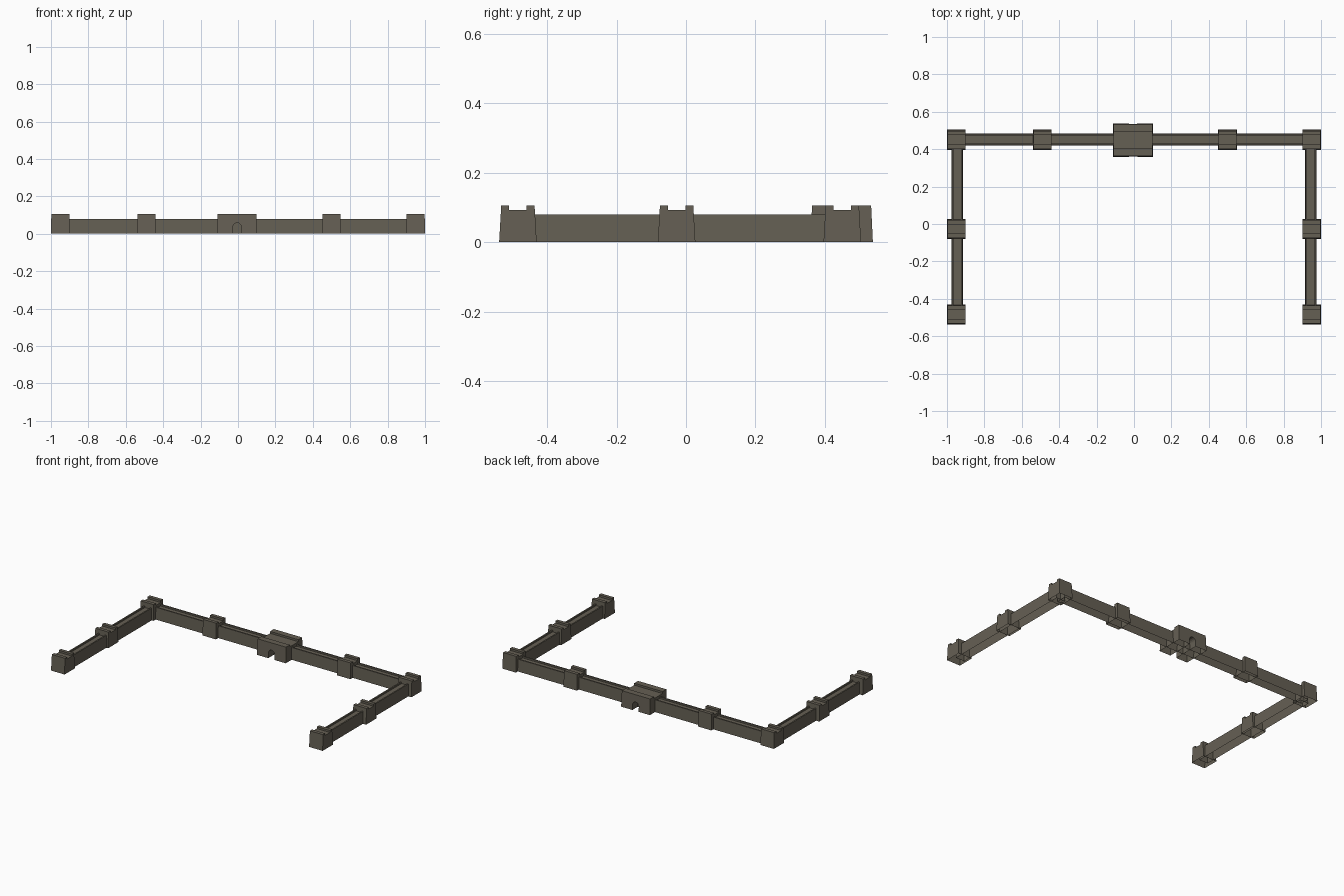
import bpy, bmesh, math

if "Cube" in bpy.data.objects:
    bpy.data.objects.remove(bpy.data.objects["Cube"])

stone = bpy.data.materials.new("weathered stone")
stone.diffuse_color = (0.13, 0.115, 0.088, 1)
stone.use_nodes = True
stone.node_tree.nodes["Principled BSDF"].inputs["Base Color"].default_value = stone.diffuse_color


def make(name, bm):
    bmesh.ops.recalc_face_normals(bm, faces=bm.faces)
    me = bpy.data.meshes.new(name)
    bm.to_mesh(me)
    bm.free()
    ob = bpy.data.objects.new(name, me)
    me.materials.append(stone)
    bpy.context.collection.objects.link(ob)
    return ob


def sweep(prof, half0, half1, height):
    """Closed solid: a (y, z) profile run along x, with x narrowing by height."""
    bm = bmesh.new()
    rings = []
    for s in (-1, 1):
        rings.append([bm.verts.new((s * (half0 + (half1 - half0) * z / height), y, z))
                      for y, z in prof])
    n = len(prof)
    for r in rings:
        bm.faces.new(r)
    for i in range(n):
        j = (i + 1) % n
        bm.faces.new((rings[0][i], rings[0][j], rings[1][j], rings[1][i]))
    return bm


def notched(b, t, inner, h, floor):
    """Battered outline with a parapet on both sides and a sunken walk."""
    half = [(b, 0), (t, h), (inner, h), (inner, floor)]
    return half + [(-y, z) for y, z in reversed(half)]


def open_bottom(ob):
    bm = bmesh.new()
    bm.from_mesh(ob.data)
    low = [f for f in bm.faces if all(v.co.z < 1e-4 for v in f.verts)]
    bmesh.ops.delete(bm, geom=low, context='FACES')
    bm.to_mesh(ob.data)
    bm.free()


H = 0.105

# square towers
spots = [(0.95 * s, y) for s in (-1, 1) for y in (0.45, -0.027, -0.484)]
spots += [(-0.49, 0.45), (0.5, 0.45)]
for x, y in spots:
    t = make("tower", sweep(notched(0.054, 0.048, 0.025, H, 0.092), 0.05, 0.048, H))
    t.location = (x, y, 0)
    open_bottom(t)


# curtain walls
def wall(name, x, y, length, angle):
    w = make(name, sweep(notched(0.032, 0.029, 0.02, 0.08, 0.07),
                         length / 2, length / 2, 0.08))
    w.location = (x, y, 0)
    w.rotation_euler.z = angle
    open_bottom(w)


wall("back_wall", 0, 0.452, 1.89, 0)
for s in (-1, 1):
    wall("side_wall", s * 0.945, -0.017, 0.93, math.pi / 2)

# gatehouse with arched gate
gate = make("gatehouse", sweep(notched(0.09, 0.085, 0.045, H, 0.092), 0.106, 0.104, H))
gate.location = (-0.005, 0.448, 0)

bm = bmesh.new()
r, spring = 0.023, 0.035
arch = [(-r, -0.02), (r, -0.02)]
arch += [(r * math.cos(a), spring + r * math.sin(a))
         for a in (math.pi * i / 8 for i in range(9))]
face = bm.faces.new([bm.verts.new((x, -0.2, z)) for x, z in arch])
ext = bmesh.ops.extrude_face_region(bm, geom=[face])
for v in ext["geom"]:
    if isinstance(v, bmesh.types.BMVert):
        v.co.y = 0.2
cutter = make("arch_cutter", bm)
cutter.location = (-0.005, 0.448, 0)
cutter.hide_render = True
mod = gate.modifiers.new("arch", 'BOOLEAN')
mod.operation = 'DIFFERENCE'
mod.solver = 'EXACT'
mod.object = cutter
bpy.context.view_layer.update()
dg = bpy.context.evaluated_depsgraph_get()
cut = bpy.data.meshes.new_from_object(gate.evaluated_get(dg))
gate.modifiers.clear()
gate.data = cut
open_bottom(gate)
bpy.data.objects.remove(cutter)
